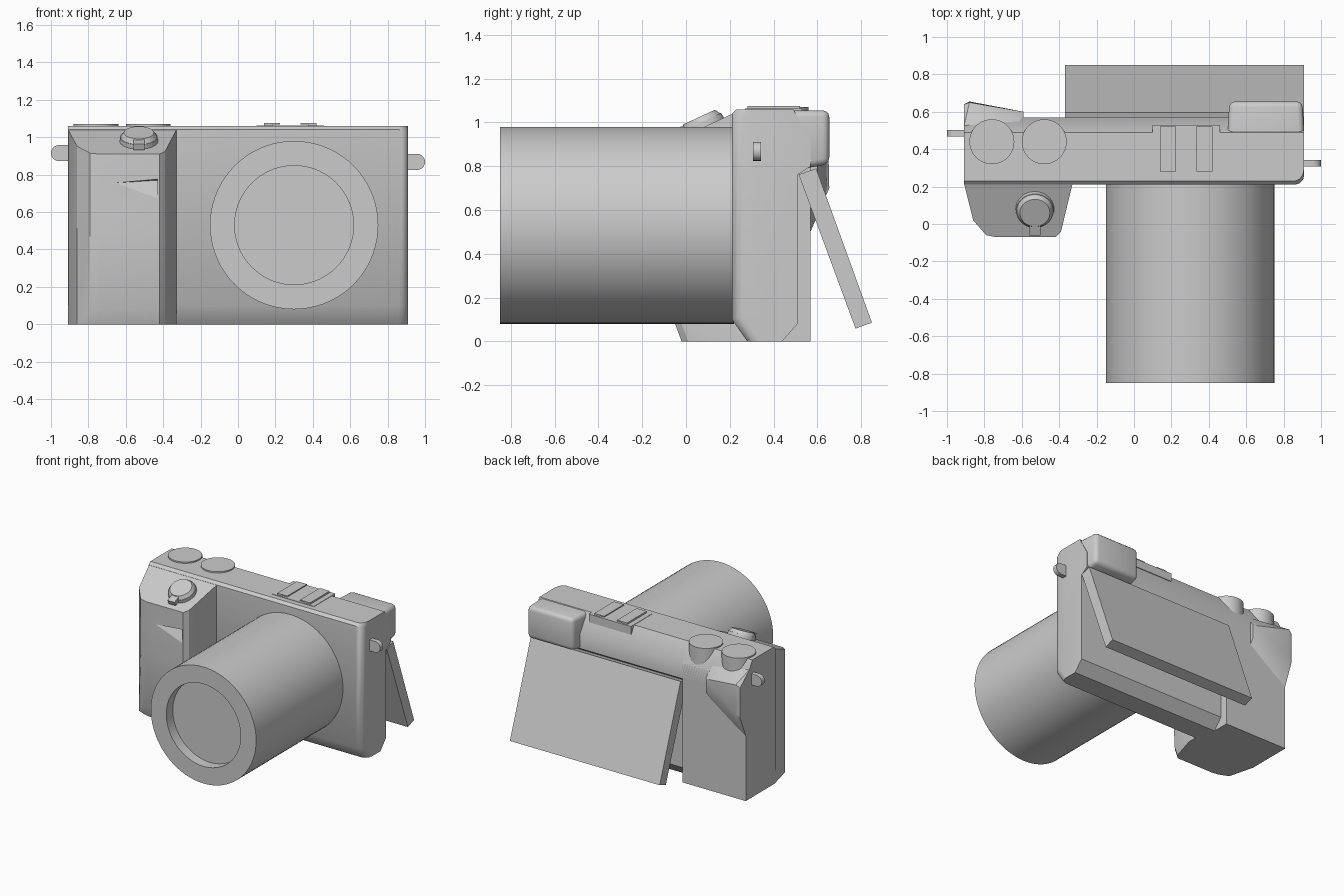
import bpy, bmesh, math
from mathutils import Matrix, Vector

old = bpy.data.objects.get("Cube")
if old:
    bpy.data.objects.remove(old, do_unlink=True)

grey = bpy.data.materials.new("plain_grey")
grey.use_nodes = True
grey.diffuse_color = (0.6, 0.6, 0.6, 1)
grey.node_tree.nodes["Principled BSDF"].inputs["Base Color"].default_value = (0.6, 0.6, 0.6, 1)


def finish(name, bm, smooth=None):
    bmesh.ops.recalc_face_normals(bm, faces=bm.faces[:])
    mesh = bpy.data.meshes.new(name)
    bm.to_mesh(mesh)
    bm.free()
    mesh.materials.append(grey)
    ob = bpy.data.objects.new(name, mesh)
    bpy.context.scene.collection.objects.link(ob)
    bpy.ops.object.select_all(action='DESELECT')
    ob.select_set(True)
    bpy.context.view_layer.objects.active = ob
    if smooth:
        bpy.ops.object.shade_smooth_by_angle(angle=math.radians(smooth))
    return ob


def extrude_x(profile, x0, x1):
    """Solid from a (y, z) outline pulled along x."""
    bm = bmesh.new()
    face = bm.faces.new([bm.verts.new((x0, y, z)) for y, z in profile])
    geom = bmesh.ops.extrude_face_region(bm, geom=[face])["geom"]
    verts = [g for g in geom if isinstance(g, bmesh.types.BMVert)]
    bmesh.ops.translate(bm, verts=verts, vec=(x1 - x0, 0, 0))
    return bm


def hull(points):
    bm = bmesh.new()
    for p in points:
        bm.verts.new(p)
    res = bmesh.ops.convex_hull(bm, input=bm.verts[:])
    loose = {g for g in res["geom_interior"] + res["geom_unused"]
             if isinstance(g, bmesh.types.BMVert)}
    bmesh.ops.delete(bm, geom=list(loose), context='VERTS')
    bmesh.ops.dissolve_limit(bm, angle_limit=0.02, verts=bm.verts[:], edges=bm.edges[:])
    return bm


def box(name, lo, hi, bevel=0, segments=1, smooth=None):
    bm = bmesh.new()
    bmesh.ops.create_cube(bm, size=1)
    for v in bm.verts:
        v.co = [l if c < 0 else h for c, l, h in zip(v.co, lo, hi)]
    if bevel:
        bmesh.ops.bevel(bm, geom=bm.edges[:], offset=bevel, segments=segments,
                        profile=0.5, affect='EDGES')
    return finish(name, bm, smooth)


def cylinder(name, r0, r1, depth, matrix, segments=48):
    bm = bmesh.new()
    bmesh.ops.create_cone(bm, cap_ends=True, segments=segments, radius1=r0,
                          radius2=r1, depth=depth, matrix=matrix)
    return finish(name, bm, 35)


# Main body with bevelled left front corner
bm = extrude_x([(0.21, 0.1), (0.21, 1.04), (0.23, 1.06), (0.49, 1.06), (0.57, 0.92),
                (0.57, 0.8), (0.51, 0.76), (0.51, 0.08), (0.44, 0), (0.28, 0)], -0.91, 0.91)
corner = [e for e in bm.edges if all(v.co.x > 0.9 and v.co.y < 0.3 for v in e.verts)]
bmesh.ops.bevel(bm, geom=corner, offset=0.05, segments=3, profile=0.5, affect='EDGES')
finish("body", bm, 35)

# Full-depth block beside the screen
finish("rear_block", extrude_x([(0.4, 0), (0.57, 0), (0.57, 0.92), (0.49, 1.06), (0.4, 1.06)],
                               -0.91, -0.37))

# Hand grip: stacked plan sections under a sloping top
pts = []
for z, front in ((0, -0.02), (0.08, -0.05), (0.5, -0.07), (None, -0.07)):
    back = 0.25 if z is None else 0.3
    for x, y in ((-0.91, back), (-0.91, 0.22), (-0.86, 0.02), (-0.79, front + 0.01),
                 (-0.74, front), (-0.42, front), (-0.39, front + 0.03),
                 (-0.33, 0.21), (-0.33, back)):
        pts.append((x, y, 0.942 + 0.46 * y if z is None else z))
grip = finish("hand_grip", hull(pts), 25)

# Finger notch cut into the grip
cutter = finish("notch_cutter", hull([(-0.82, -0.1, 0.745), (-0.43, -0.1, 0.78),
                                      (-0.43, -0.1, 0.6), (-0.43, -0.03, 0.77)]))
cutter.hide_render = True
mod = grip.modifiers.new("notch", 'BOOLEAN')
mod.operation, mod.object, mod.solver = 'DIFFERENCE', cutter, 'EXACT'
bpy.context.view_layer.objects.active = grip
bpy.ops.object.modifier_apply(modifier=mod.name)
bpy.data.objects.remove(cutter, do_unlink=True)

# Thumb rest on the back
finish("thumb_rest", hull([(-0.91, 0.56, 0.48), (-0.91, 0.64, 0.67), (-0.88, 0.655, 0.7),
                           (-0.91, 0.64, 0.9), (-0.88, 0.65, 0.92), (-0.91, 0.52, 1.0),
                           (-0.76, 0.625, 0.9), (-0.59, 0.56, 0.71), (-0.59, 0.6, 0.77),
                           (-0.59, 0.6, 0.87), (-0.59, 0.54, 0.96), (-0.91, 0.5, 0.5),
                           (-0.59, 0.5, 0.75)]), 30)

# Lens barrel with recessed front
bm = bmesh.new()
ring = [bm.verts.new((r, y, 0)) for r, y in
        ((0, -0.77), (0.318, -0.77), (0.318, -0.85), (0.45, -0.85), (0.45, 0.22), (0, 0.22))]
edges = [bm.edges.new(pair) for pair in zip(ring, ring[1:])]
bmesh.ops.spin(bm, geom=ring + edges, cent=(0, 0, 0), axis=(0, 1, 0),
               angle=math.tau, steps=72)
bmesh.ops.remove_doubles(bm, verts=bm.verts[:], dist=0.0005)
bmesh.ops.translate(bm, verts=bm.verts[:], vec=(0.3, 0, 0.53))
finish("lens_barrel", bm, 35)

# Tilted screen
finish("screen", extrude_x([(0.515, 0.762), (0.595, 0.79), (0.85, 0.085), (0.775, 0.058)],
                           -0.37, 0.91))

# Eyepiece
bm = bmesh.new()
bmesh.ops.create_cube(bm, size=1)
for v in bm.verts:
    rear = v.co.y > 0
    v.co = (0.705 + math.copysign(0.195 if rear else 0.205, v.co.x),
            0.655 if rear else 0.49,
            (1.055 if v.co.z > 0 else 0.81 if rear else 0.78))
rim = [e for e in bm.edges if max(v.co.y for v in e.verts) > 0.6]
bmesh.ops.bevel(bm, geom=rim, offset=0.03, segments=3, profile=0.5, affect='EDGES')
finish("eyepiece", bm, 35)

# Top dials
for side, x in (("outer", -0.76), ("inner", -0.48)):
    cylinder(side + "_dial", 0.12, 0.12, 0.19, Matrix.Translation((x, 0.44, 0.975)))

# Accessory shoe: base plate and two overhanging rails
box("shoe_base", (0.1, 0.27, 1.0), (0.46, 0.53, 1.063))
for side, sign in (("right", -1), ("left", 1)):
    for part, a, b, z0, z1 in (("post", 0.095, 0.14, 1.05, 1.07),
                               ("rail", 0.055, 0.14, 1.068, 1.076)):
        xs = sorted((0.28 + sign * a, 0.28 + sign * b))
        box(f"shoe_{part}_{side}", (xs[0], 0.28, z0), (xs[1], 0.52, z1))

# Power switch lying on the grip slope
tilt = Matrix.Translation((-0.53, 0.08, 0.979)) @ Matrix.Rotation(math.atan(0.46), 4, 'X')
cylinder("switch_base", 0.105, 0.1, 0.05, tilt)
cylinder("switch_cap", 0.1, 0.08, 0.03, tilt @ Matrix.Translation((0, 0, 0.035)))
lever = box("switch_lever", (-0.03, -0.135, 0.01), (0.03, 0, 0.045))
lever.data.transform(tilt)

# Strap lugs: rounded tabs on both ends
for side, sign, y, z in (("right", -1, 0.485, 0.915), ("left", 1, 0.325, 0.868)):
    pts = []
    for k in range(13):
        a = math.pi * (k / 12 - 0.5)
        for dy in (-0.018, 0.018):
            pts.append((sign * (0.957 + 0.043 * math.cos(a)), y + dy, z + 0.043 * math.sin(a)))
    pts += [(sign * 0.89, y + dy, z + dz) for dy in (-0.018, 0.018) for dz in (-0.043, 0.043)]
    finish("strap_lug_" + side, hull(pts), 35)
